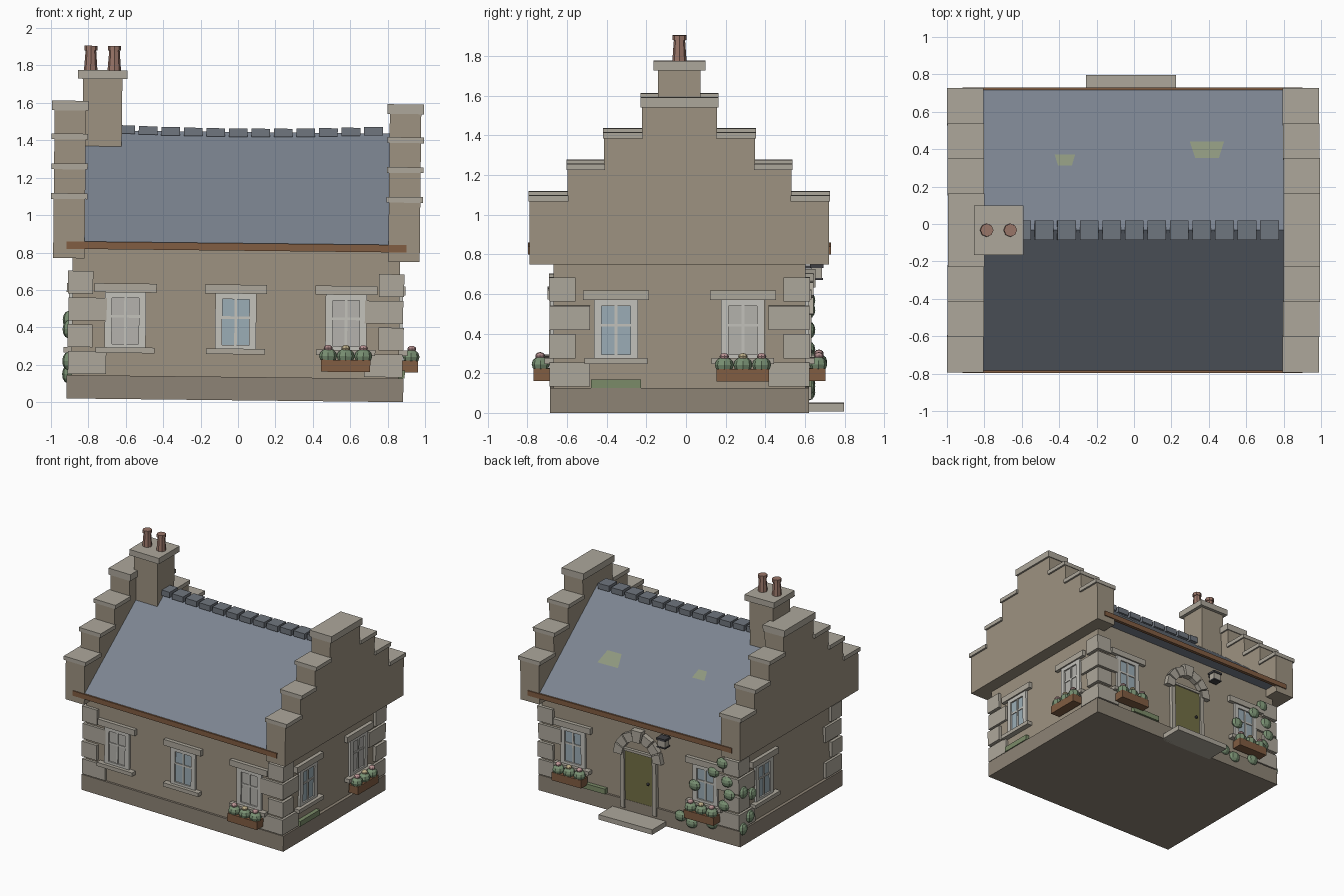
import bpy, bmesh
from math import sin, cos, pi, radians
from mathutils import Matrix

if "Cube" in bpy.data.objects:
    bpy.data.objects.remove(bpy.data.objects["Cube"])

# The whole cottage settles slightly towards its right end
W = Matrix.Translation((-0.017, -0.033, 0.01)) @ Matrix.Rotation(0.011, 4, 'Y')
I = Matrix.Identity(4)


def material(name, r, g, b):
    m = bpy.data.materials.new(name)
    m.diffuse_color = (r, g, b, 1)
    m.use_nodes = True
    m.node_tree.nodes["Principled BSDF"].inputs["Base Color"].default_value = m.diffuse_color
    return m


WALL = material("wall_stone", .34, .29, .22)
BASE = material("base_stone", .27, .23, .18)
TRIM = material("trim_stone", .42, .39, .33)
SLATE = material("slate", .20, .23, .28)
RIDGE = material("ridge_slate", .16, .18, .21)
WOOD = material("brown_wood", .22, .11, .055)
POT = material("terracotta", .32, .18, .14)
DOOR = material("olive_door", .17, .16, .06)
FRAME = material("window_frame", .55, .54, .50)
BLUE = material("blue_glass", .33, .42, .47)
PALE = material("pale_glass", .46, .45, .42)
MOSS = material("moss", .20, .26, .14)
LICHEN = material("lichen", .27, .31, .21)
LEAF = material("leaf", .19, .28, .17)
BLOOM = [material("pink_bloom", .5, .3, .3), material("cream_bloom", .5, .42, .25)]
IRON = material("dark_iron", .05, .05, .055)


def finish(name, bm, mat, M=I):
    bmesh.ops.recalc_face_normals(bm, faces=bm.faces)
    me = bpy.data.meshes.new(name)
    bm.to_mesh(me)
    bm.free()
    me.materials.append(mat)
    ob = bpy.data.objects.new(name, me)
    bpy.context.collection.objects.link(ob)
    ob.matrix_world = W @ M
    return ob


def prism(name, pts, y0, y1, mat, M=I):
    """Extrude an (x, z) outline along y."""
    bm = bmesh.new()
    f = bm.faces.new([bm.verts.new((x, y0, z)) for x, z in pts])
    ext = bmesh.ops.extrude_face_region(bm, geom=[f])
    bmesh.ops.translate(bm, vec=(0, y1 - y0, 0),
                        verts=[v for v in ext["geom"] if isinstance(v, bmesh.types.BMVert)])
    return finish(name, bm, mat, M)


def box(name, x0, x1, y0, y1, z0, z1, mat, M=I):
    return prism(name, [(x0, z0), (x1, z0), (x1, z1), (x0, z1)], y0, y1, mat, M)


def blob(name, p, r, mat, M=I):
    bm = bmesh.new()
    bmesh.ops.create_uvsphere(bm, u_segments=8, v_segments=6, radius=1)
    return finish(name, bm, mat, M @ Matrix.Translation(p) @ Matrix.Diagonal((*r, 1)))


def cone(name, p, r0, r1, h, mat):
    bm = bmesh.new()
    bmesh.ops.create_cone(bm, cap_ends=True, segments=8, radius1=r0, radius2=r1, depth=h)
    return finish(name, bm, mat, Matrix.Translation((p[0], p[1], p[2] + h / 2)))


HX, HY = 0.875, 0.635      # half sizes of the walls
# Wall frames: outside of each wall faces local -y, with the wall surface at y = 0
SIDES = {n: Matrix.Rotation(radians(a), 4, 'Z') @ Matrix.Translation((0, -d, 0))
         for n, a, d in (("front", 0, HY), ("right", 90, HX), ("back", 180, HY), ("left", -90, HX))}

# Walls and plinth
box("plinth", -.9, .9, -.652, .652, 0, .125, BASE)
box("walls", -HX, HX, -HY, HY, .12, .84, WALL)

# Corner quoins, alternately long and short
for sx in (-1, 1):
    for sy in (-1, 1):
        for i in range(4):
            w, out = (.205, .02) if i % 2 == 0 else (.135, .024)
            z = .132 + .143 * i
            xs = sorted((sx * (HX + out), sx * (HX + out - w)))
            ys = sorted((sy * (HY + out), sy * (HY + out - w)))
            box("quoin", *xs, *ys, z, z + .122, TRIM)


# Windows with surround, mullions, lintel and sill
def window(side, u, glass):
    M = SIDES[side] @ Matrix.Translation((u, 0, 0))
    for s in (-1, 1):
        box("window_jamb", *sorted((s * .072, s * .11)), -.018, .01, .275, .57, FRAME, M)
    box("window_head", -.072, .072, -.018, .01, .54, .57, FRAME, M)
    box("window_foot", -.072, .072, -.018, .01, .275, .295, FRAME, M)
    box("window_glass", -.075, .075, -.006, .01, .29, .545, glass, M)
    box("window_mullion", -.007, .007, -.013, 0, .29, .545, FRAME, M)
    box("window_transom", -.072, .072, -.012, 0, .435, .449, FRAME, M)
    box("lintel", -.166, .166, -.03, .01, .57, .618, TRIM, M)
    box("sill", -.158, .158, -.045, .01, .246, .276, TRIM, M)


# Flower box with three plants
def flower_box(side, u):
    M = SIDES[side] @ Matrix.Translation((u, 0, 0))
    box("flower_box", -.132, .132, -.102, -.02, .158, .222, WOOD, M)
    for i in range(3):
        x = (i - 1) * .094
        blob("flower_plant", (x, -.065, .242), (.048, .045, .04), LEAF, M)
        blob("flower_bloom", (x, -.068, .284), (.024, .024, .018), BLOOM[i % 2], M)


for side, u, glass, flowers in (
        ("front", -.59, PALE, 0), ("front", 0, BLUE, 0), ("front", .59, PALE, 1),
        ("right", -.32, BLUE, 0), ("right", .32, PALE, 1),
        ("back", -.59, BLUE, 1), ("back", .59, BLUE, 1), ("left", -.32, BLUE, 0)):
    window(side, u, glass)
    if flowers:
        flower_box(side, u)

# Back door, jambs, arch stones, step and lamp
B = SIDES["back"]
box("door", -.125, .125, -.015, .01, .06, .53, DOOR, B)
for s in (-1, 1):
    box("door_jamb", *sorted((s * .125, s * .16)), -.03, .01, .06, .54, TRIM, B)
box("door_head", -.125, .125, -.025, .01, .52, .54, TRIM, B)
blob("door_knob", (.085, -.025, .3), (.012, .012, .012), IRON, B)
for i in range(7):
    a, b = pi * i / 7 + .025, pi * (i + 1) / 7 - .025
    ro = .235 if i == 3 else .215
    prism("arch_stone", [(r * cos(t), .485 + r * sin(t)) for r, t in
                         ((.14, a), (ro, a), (ro, b), (.14, b))],
          -.05 if i == 3 else -.04, .01, TRIM, B)
box("door_step", -.24, .24, -.195, .01, 0, .04, TRIM, B)
box("lamp_bracket", .235, .265, -.06, .01, .715, .73, IRON, B)
box("lamp_body", .217, .283, -.085, -.03, .665, .72, TRIM, B)
box("lamp_cap", .21, .29, -.092, -.023, .718, .735, IRON, B)
box("lamp_base", .213, .287, -.089, -.026, .657, .668, IRON, B)

# Moss along the plinth
for side, u in (("right", -.32), ("back", -.42)):
    box("plinth_moss", u - .125, u + .125, -.032, .01, .126, .168, MOSS, SIDES[side])

# Ivy climbing the back left corner: along-wall position and height
for u, z in ((.67, .55), (.75, .64), (.37, .12), (.47, .09), (.65, .13), (.79, .5),
             (.5, .4), (.76, .3), (.81, .4)):
    blob("ivy_back", (u, -.02, z), (.05, .03, .042), LEAF, B)
for u, z in ((-.49, .37), (-.52, .2), (-.61, .13), (-.6, .42)):
    blob("ivy_left", (u, -.02, z), (.045, .03, .048), LEAF, SIDES["left"])

# Roof, in a frame where the profile x runs along world y
R = Matrix.Rotation(radians(90), 4, 'Z')
prism("roof", [(-.75, .815), (.75, .815), (.75, .84), (0, 1.435), (-.75, .84)],
      -.85, .85, SLATE, R)
for s in (-1, 1):
    box("eaves_board", -.91, .91, *sorted((s * .737, s * .763)), .8, .84, WOOD)
for i in range(12):
    x = -.6 + .1205 * i
    z = 1.408 + .03 * x * x
    box("ridge_tile", x - .05, x + .05, -.052, .052, z, z + .045, RIDGE)

# Lichen patches lying on the back slope
slope = .595 / .75
for x, y, w0, w1, d in ((-.365, .375, .037, .055, .06), (.395, .43, .063, .092, .09)):
    bm = bmesh.new()
    bm.faces.new([bm.verts.new((x + dx, yy, 1.435 - slope * yy + .008)) for dx, yy in
                  ((-w0, y - d / 2), (w0, y - d / 2), (w1, y + d / 2), (-w1, y + d / 2))])
    finish("roof_lichen", bm, LICHEN)

# Stepped gables with cap stones
STEPS = ((.755, 1.066), (.565, 1.225), (.38, 1.385), (.19, 1.54))
half, low = [], .75
for y, top in STEPS:
    half += [(y, low), (y, top)]
    low = top
outline = half + [(-y, z) for y, z in reversed(half)]
for s in (-1, 1):
    prism("stepped_gable", outline, *sorted((s * .812, s * .98)), WALL, R)
    xs = sorted((s * .8, s * .995))
    for (y, top), (inner, _) in zip(STEPS, STEPS[1:]):
        for t in (-1, 1):
            box("gable_cap", *xs, *sorted((t * (y + .005), t * (inner - .005))), top, top + .031, TRIM)
    box("gable_top_cap", *xs, -.197, .197, 1.54, 1.592, TRIM)

# Chimney with two pots
box("chimney_stack", -.83, -.62, -.107, .107, 1.2, 1.71, WALL)
box("chimney_cap", -.857, -.593, -.132, .132, 1.71, 1.757, TRIM)
for x in (-.79, -.664):
    cone("chimney_pot", (x, 0, 1.757), .036, .028, .108, POT)
    cone("chimney_pot_rim", (x, 0, 1.862), .035, .035, .025, POT)
